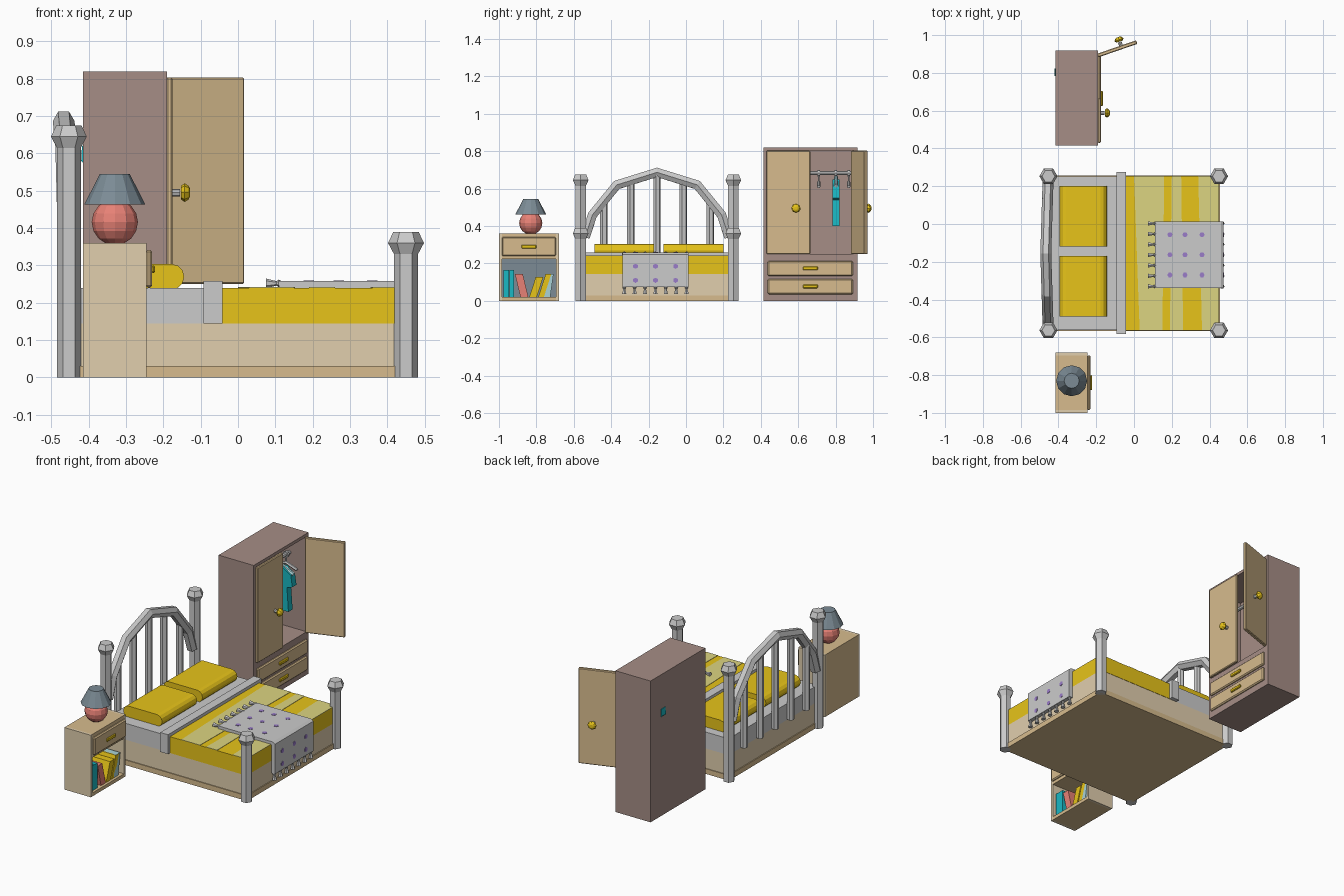
import bpy, bmesh, math
from mathutils import Vector, Matrix

if "Cube" in bpy.data.objects:
    bpy.data.objects.remove(bpy.data.objects["Cube"])

COL = {'tan': (.68, .50, .27), 'pale': (.75, .62, .42), 'gold': (.80, .55, .01), 'lemon': (.72, .66, .22),
       'mauve': (.38, .27, .24), 'slate': (.20, .26, .30), 'coral': (.80, .22, .18), 'cyan': (.01, .48, .55),
       'ice': (.40, .65, .68), 'purple': (.32, .20, .58), 'grey': None}


def finish(name, bm, col='grey'):
    bmesh.ops.recalc_face_normals(bm, faces=bm.faces)
    me = bpy.data.meshes.new(name)
    bm.to_mesh(me)
    bm.free()
    ob = bpy.data.objects.new(name, me)
    bpy.context.collection.objects.link(ob)
    if COL[col]:
        m = bpy.data.materials.get(col) or bpy.data.materials.new(col)
        m.diffuse_color = (*COL[col], 1)
        m.use_nodes = True
        m.node_tree.nodes["Principled BSDF"].inputs["Base Color"].default_value = m.diffuse_color
        me.materials.append(m)
    return ob


def prism(name, pts, axis, a, b, col='grey'):
    """Extrude a 2D outline along one axis from a to b."""
    bm = bmesh.new()
    put = {'x': lambda u, v, w: (w, u, v), 'y': lambda u, v, w: (u, w, v), 'z': lambda u, v, w: (u, v, w)}[axis]
    lo, hi = ([bm.verts.new(put(u, v, w)) for u, v in pts] for w in (a, b))
    n = len(pts)
    bm.faces.new(lo)
    bm.faces.new(hi)
    for i in range(n):
        bm.faces.new((lo[i], lo[(i + 1) % n], hi[(i + 1) % n], hi[i]))
    return finish(name, bm, col)


def box(name, x, y, z, col='grey', bevel=0):
    ob = prism(name, [(x[0], y[0]), (x[1], y[0]), (x[1], y[1]), (x[0], y[1])], 'z', *z, col)
    if bevel:
        m = ob.modifiers.new('bevel', 'BEVEL')
        m.width, m.segments = bevel, 1
    return ob


def lathe(name, prof, sides, loc, col='grey', direction=(0, 0, 1)):
    """Stack of rings (radius, height) along a direction."""
    bm = bmesh.new()
    q = Vector((0, 0, 1)).rotation_difference(Vector(direction))
    rings = [[bm.verts.new(Vector(loc) + q @ Vector((r * math.cos(2 * math.pi * i / sides),
              r * math.sin(2 * math.pi * i / sides), h))) for i in range(sides)] for r, h in prof]
    for p, s in zip(rings, rings[1:]):
        for i in range(sides):
            j = (i + 1) % sides
            bm.faces.new((p[i], p[j], s[j], s[i]))
    bm.faces.new(rings[0])
    bm.faces.new(rings[-1])
    return finish(name, bm, col)


def tube(name, pts, r, sides=6, col='grey'):
    """Faceted tube through points lying in a plane."""
    bm, pts = bmesh.new(), [Vector(p) for p in pts]
    rings = []
    nrm = (pts[1] - pts[0]).cross(pts[-1] - pts[0])
    nrm = nrm.normalized() if nrm.length > 1e-6 else (pts[1] - pts[0]).orthogonal().normalized()
    for i, p in enumerate(pts):
        ds = [(pts[k + 1] - pts[k]).normalized() for k in (i - 1, i) if 0 <= k < len(pts) - 1]
        t = sum(ds, Vector()).normalized()
        s = t.cross(nrm).normalized()
        rings.append([bm.verts.new(p + r * (math.cos(a) * nrm + math.sin(a) * s))
                      for a in (2 * math.pi * k / sides for k in range(sides))])
    for p, s in zip(rings, rings[1:]):
        for i in range(sides):
            j = (i + 1) % sides
            bm.faces.new((p[i], p[j], s[j], s[i]))
    bm.faces.new(rings[0])
    bm.faces.new(rings[-1])
    return finish(name, bm, col)


KNOB = [(.010, 0), (.010, .020), (.018, .022), (.025, .032), (.018, .043), (.009, .047)]
CY = -.155  # bed centre line

# Bed posts with flared finials
for s in (-1, 1):
    for nm, x, h in (('head_post', -.453, .675), ('foot_post', .45, .39)):
        lathe(nm, [(.032, 0), (.032, h - .06), (.048, h - .03), (.034, h)], 6, (x, CY + s * .408, 0))

# Headboard arch and slats
half = [(-.385, .34), (-.345, .46), (-.215, .62)]
arch = half + [(0, .687)] + [(-y, z) for y, z in reversed(half)]
tube('headboard_arch', [(-.455 - .012 * (1 - abs(y) / .385), CY + y, z) for y, z in arch], .029)
for y, z in ((-.285, .54), (-.14, .635), (0, .68), (.14, .635), (.285, .54)):
    tube('headboard_slat', [(-.465, CY + y, .15), (-.465, CY + y, z)], .02)

# Bed base, mattress, cover and folded sheet
box('bed_base', (-.45, .45), (-.562, .252), (.03, .145), 'pale')
box('bed_plinth', (-.455, .455), (-.567, .257), (0, .03), 'tan')
box('mattress', (-.45, -.06), (-.562, .252), (.145, .24))
box('bed_cover', (-.06, .45), (-.564, .254), (.145, .24), 'gold')
box('sheet_fold', (-.092, -.042), (-.582, .275), (.145, .258), 'grey')
for t0, t1, b0, b1 in ((0, .16, .03, .15), (.2, .25, .19, .26), (.34, .45, .36, .45)):
    prism('cover_stripe', [(b0, -.564), (b1, -.564), (t1, .254), (t0, .254)], 'z', .239, .242, 'lemon')

# Pillows with rounded long edges
arc = [math.radians(-90 + 30 * i) for i in range(7)]
prof = ([(-.178 + .034 * math.cos(a), .27 + .034 * math.sin(a)) for a in arc]
        + [(-.36 - .034 * math.cos(a), .27 - .034 * math.sin(a)) for a in arc])
for y in (-.49, -.12):
    prism('pillow', prof, 'y', y, y + .32, 'gold')

# Throw with dots and tassels
prism('throw', [(.11, .238), (.11, .258), (.46, .258), (.475, .248), (.475, .075), (.452, .075), (.452, .238)],
      'y', -.34, .013)
for y in (-.27, -.163, -.056):
    for x in (.19, .27, .36):
        lathe('throw_dot', [(.014, 0), (.014, .003)], 6, (x, y, .257), 'purple')
    for z in (.185, .11):
        lathe('throw_dot', [(.014, 0), (.014, .004)], 6, (.473, y, z), 'purple', (1, 0, 0))
TASSEL = [(.006, 0), (.010, .008), (.006, .014), (.013, .042)]
for i in range(7):
    y = -.33 + i * .0555
    lathe('tassel_top', TASSEL, 6, (.117, y, .252), 'grey', (-1, 0, 0))
    lathe('tassel_hang', TASSEL, 6, (.464, y, .078), 'grey', (.05, 0, -1))

# Nightstand carcass
NX, NY = (-.415, -.245), (-1, -.68)
for y in (-1, -.695):
    box('nightstand_side', NX, (y, y + .015), (0, .36), 'pale')
box('nightstand_top', NX, (-.985, -.695), (.225, .36), 'tan')
box('nightstand_floor', NX, (-.985, -.695), (0, .02), 'tan')
box('nightstand_back', (-.415, -.40), (-.985, -.695), (.02, .225), 'tan')
box('shelf_lining', (-.40, -.395), (-.985, -.695), (.02, .225), 'slate')
box('nightstand_drawer', (-.247, -.23), (-.985, -.695), (.24, .342), 'tan', .006)
box('nightstand_handle', (-.232, -.222), (-.88, -.80), (.28, .3), 'gold', .004)

# Books: y of the foot, width, height, lean, colour
for y, w, h, lean, c in ((-.975, .028, .145, 0, 'cyan'), (-.945, .026, .145, 0, 'cyan'),
                         (-.885, .042, .125, -.03, 'coral'), (-.838, .04, .108, .035, 'gold'),
                         (-.79, .03, .125, .04, 'gold'), (-.768, .042, .125, .018, 'ice')):
    prism('book', [(y, .02), (y + w, .02), (y + w + lean, .02 + h), (y + lean, .02 + h)], 'x', -.37, -.26, c)

# Lamp
L = (-.33, -.83, 0)
lathe('lamp_base', [(.062 * math.sin(a), .416 - .062 * math.cos(a)) for a in
                    (math.radians(22.5 + i * 22.5) for i in range(7))], 12, L, 'coral')
lathe('lamp_shade', [(.082, .463), (.04, .545)], 12, L, 'slate')

# Wardrobe carcass
WX = (-.415, -.19)
for y in (.415, .9):
    box('wardrobe_side', WX, (y, y + .018), (0, .82), 'mauve')
box('wardrobe_top', WX, (.433, .9), (.802, .82), 'mauve')
box('wardrobe_base', WX, (.433, .9), (0, .25), 'mauve')
box('wardrobe_back', (-.415, -.40), (.433, .9), (.25, .802), 'mauve')
for z in (.035, .132):
    box('wardrobe_drawer', (-.192, -.175), (.437, .892), (z, z + .082), 'tan', .006)
    box('drawer_handle', (-.177, -.165), (.625, .705), (z + .032, z + .052), 'gold', .004)

# Doors, one shut and one swung open
box('closed_door', (-.192, -.175), (.43, .665), (.25, .803), 'tan', .004)
lathe('closed_door_knob', KNOB[:2], 8, (-.175, .588, .495), 'grey', (1, 0, 0))
lathe('closed_door_knob', KNOB[2:], 8, (-.175, .588, .495), 'gold', (1, 0, 0))
swing = Matrix.Translation((-.19, .882, 0)) @ Matrix.Rotation(math.radians(19), 4, 'Z')
for ob in (box('open_door', (0, .22), (0, .02), (.25, .803), 'tan', .004),
           lathe('open_door_knob', KNOB[:2], 8, (.135, .02, .495), 'grey', (0, 1, 0)),
           lathe('open_door_knob', KNOB[2:], 8, (.135, .02, .495), 'gold', (0, 1, 0))):
    ob.matrix_world = swing

# Clothes rail, hangers and garment
tube('clothes_rail', [(-.3, .433, .683), (-.3, .9, .683)], .011, 8)
for y in (.71, .80, .87):
    lathe('hanger_ring', [(.018, -.007), (.018, .007)], 8, (-.3, y, .683), 'grey', (0, 1, 0))
    tube('hanger_hook', [(-.3, y, .685), (-.3, y, .63)], .005)
    if y != .80:
        tube('hanger_bar', [(-.37, y, .61), (-.3, y, .635), (-.23, y, .61)], .009)
tube('garment_hanger', [(-.4, .803, .615), (-.3, .803, .66), (-.205, .803, .615)], .011, 6, 'ice')
prism('garment', [(-.42, .58), (-.418, .62), (-.34, .648), (-.26, .648), (-.21, .615), (-.2, .55), (-.235, .54),
                  (-.225, .40), (-.375, .40), (-.365, .54), (-.40, .56)], 'y', .784, .822, 'cyan')
